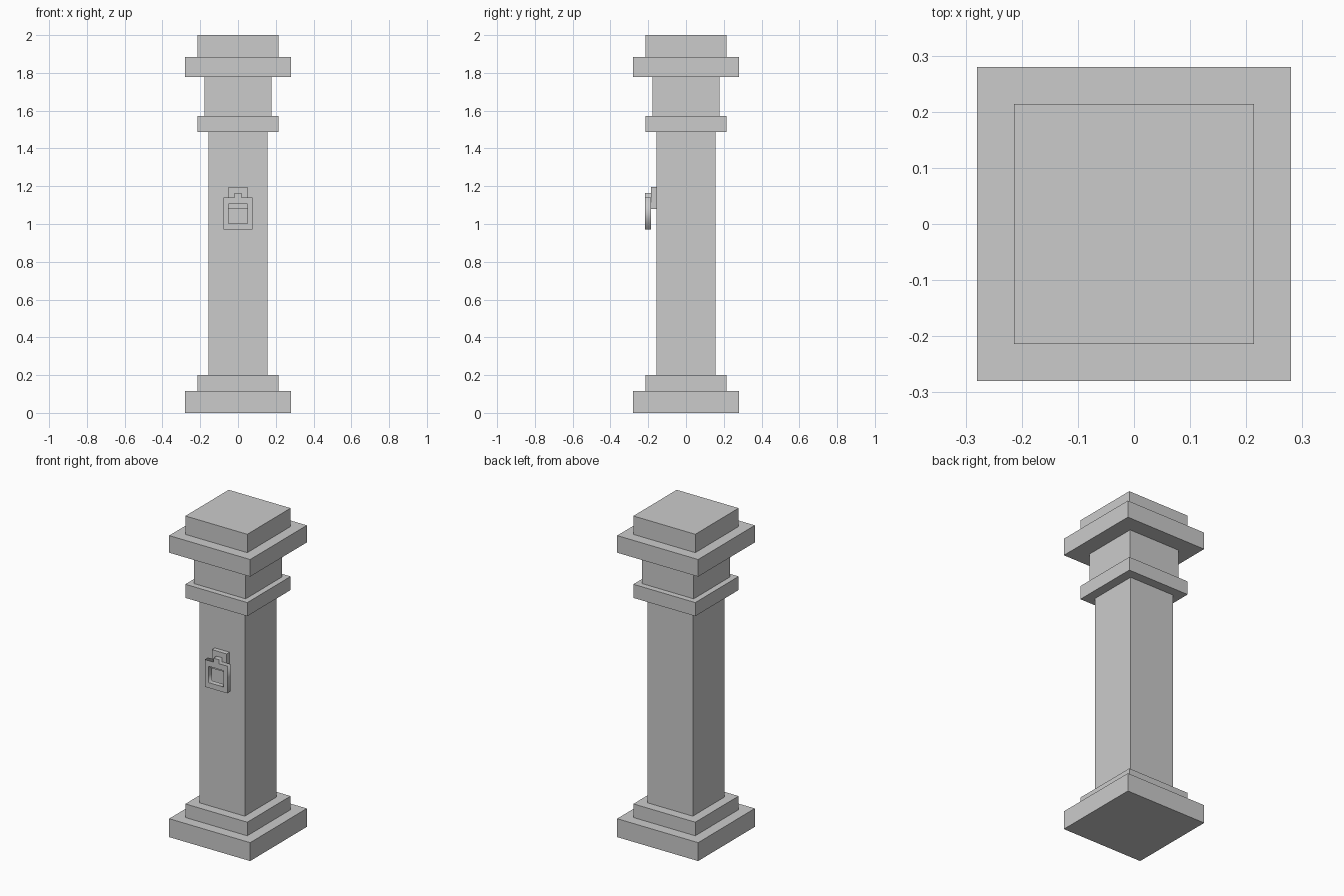
import bpy, math

if "Cube" in bpy.data.objects:
    bpy.data.objects.remove(bpy.data.objects["Cube"])


def box(name, x, y, z):
    """Box from (min, max) ranges on each axis."""
    r = (x, y, z)
    bpy.ops.mesh.primitive_cube_add(size=1, location=[(a + b) / 2 for a, b in r])
    ob = bpy.context.object
    ob.name = name
    ob.scale = [b - a for a, b in r]
    bpy.ops.object.transform_apply(location=False, rotation=False, scale=True)
    return ob


# Square column tiers: name, half width, bottom, top
for name, h, z0, z1 in [
    ("base_plinth", 0.28, 0.0, 0.115),
    ("base_step", 0.214, 0.115, 0.20),
    ("shaft", 0.156, 0.20, 1.488),
    ("collar", 0.214, 1.488, 1.573),
    ("neck", 0.178, 1.573, 1.778),
    ("cap_slab", 0.28, 1.778, 1.885),
    ("cap_top", 0.214, 1.885, 2.0),
]:
    box(name, (-h, h), (-h, h), (z0, z1))

# Mounting bracket on the front of the shaft
box("ring_bracket", (-0.051, 0.051), (-0.185, -0.156), (1.08, 1.197))

# Hanging square ring with a small top tab, extruded from its outline
outer = [(-0.078, 0.97), (0.078, 0.97), (0.078, 1.14), (0.019, 1.14),
         (0.019, 1.165), (-0.019, 1.165), (-0.019, 1.14), (-0.078, 1.14)]
hole = [(-0.051, 1.003), (0.051, 1.003), (0.051, 1.105), (-0.051, 1.105)]
curve = bpy.data.curves.new("square_ring", 'CURVE')
curve.dimensions = '2D'
curve.fill_mode = 'BOTH'
curve.extrude = 0.016
for pts in (outer, hole):
    s = curve.splines.new('POLY')
    s.points.add(len(pts) - 1)
    for p, (x, z) in zip(s.points, pts):
        p.co = (x, z, 0, 1)
    s.use_cyclic_u = True
ring = bpy.data.objects.new("square_ring", curve)
bpy.context.collection.objects.link(ring)
ring.location = (0, -0.201, 0)
ring.rotation_euler = (math.pi / 2, 0, 0)
bpy.ops.object.select_all(action='DESELECT')
ring.select_set(True)
bpy.context.view_layer.objects.active = ring
bpy.ops.object.convert(target='MESH')
